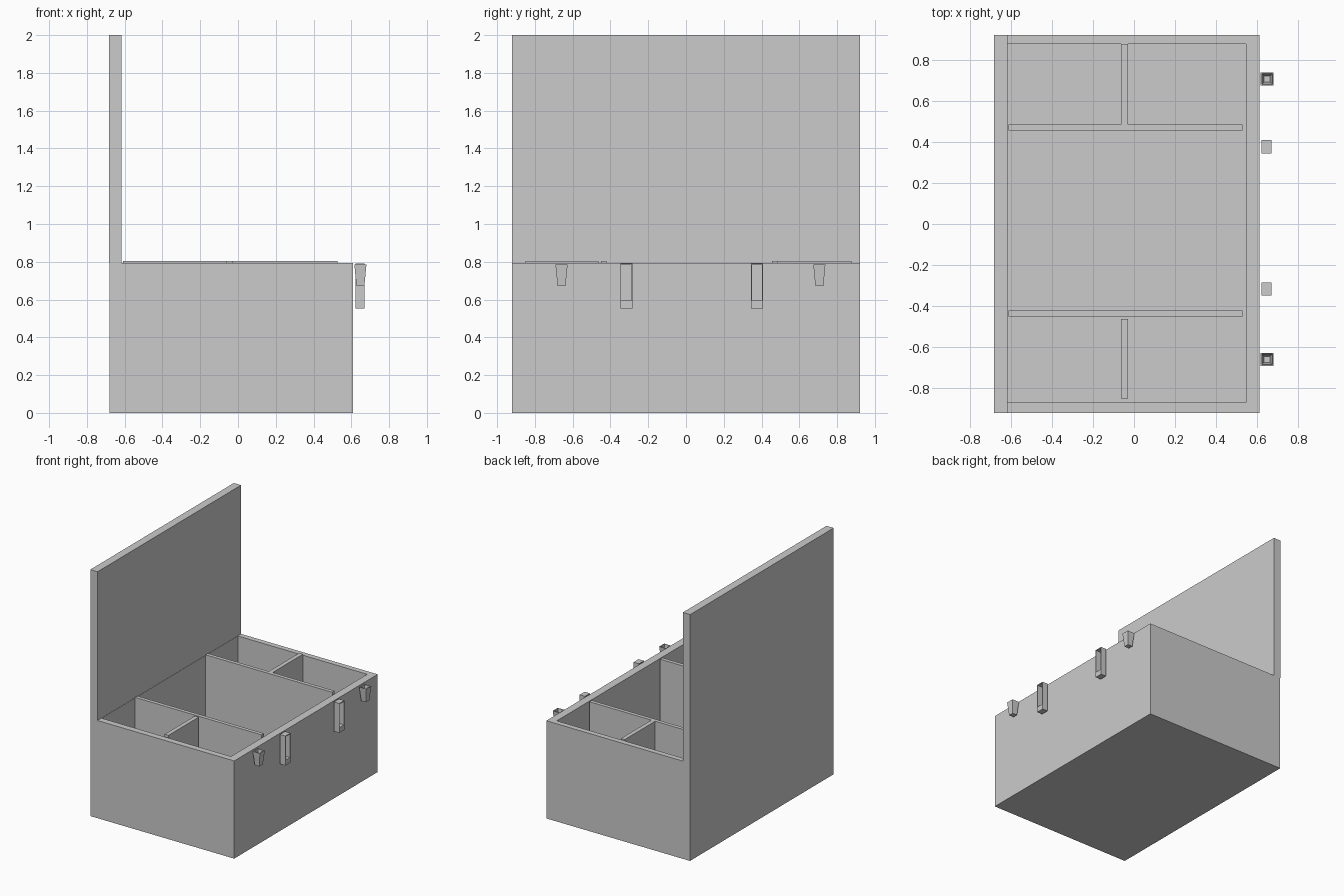
import bpy, bmesh

if "Cube" in bpy.data.objects:
    bpy.data.objects.remove(bpy.data.objects["Cube"])


def make_object(name, bm):
    bmesh.ops.recalc_face_normals(bm, faces=bm.faces)
    mesh = bpy.data.meshes.new(name)
    bm.to_mesh(mesh)
    bm.free()
    obj = bpy.data.objects.new(name, mesh)
    bpy.context.collection.objects.link(obj)
    return obj


def rings(name, loops, caps=True):
    """Join rectangular rings (x0, x1, y0, y1, z) in order into a solid."""
    bm = bmesh.new()
    rows = [[bm.verts.new(p) for p in
             ((x0, y0, z), (x1, y0, z), (x1, y1, z), (x0, y1, z))]
            for x0, x1, y0, y1, z in loops]
    for a, b in zip(rows, rows[1:]):
        for i in range(4):
            j = (i + 1) % 4
            bm.faces.new((a[i], a[j], b[j], b[i]))
    bm.faces.new(rows[0])
    bm.faces.new(rows[-1])
    return make_object(name, bm)


def box(name, x0, x1, y0, y1, z0, z1):
    return rings(name, [(x0, x1, y0, y1, z0), (x0, x1, y0, y1, z1)])


RIM, FLOOR, DIV_TOP = 0.793, 0.05, 0.803

# Open chest body: outside up, over the rim, inside down to the floor
outer, inner = (-0.68, 0.61, -0.92, 0.92), (-0.615, 0.546, -0.87, 0.877)
rings("chest_body", [(*outer, 0), (*outer, RIM), (*inner, RIM), (*inner, FLOOR)])

# Lid standing open
box("lid", -0.682, -0.617, -0.92, 0.92, RIM, 2.0)

# Inner dividers
box("long_divider_back", -0.61, 0.528, 0.455, 0.485, FLOOR, DIV_TOP)
box("long_divider_front", -0.61, 0.528, -0.45, -0.42, FLOOR, DIV_TOP)
box("short_divider_back", -0.063, -0.029, 0.485, 0.877, FLOOR, DIV_TOP)
box("short_divider_front", -0.063, -0.029, -0.85, -0.463, FLOOR, DIV_TOP)

# Tapered hollow cups beside the right wall
for side, cy in (("back", 0.706), ("front", -0.659)):
    cx = 0.648

    def ring(r, z):
        return (cx - r, cx + r, cy - r, cy + r, z)
    rings("tapered_cup_" + side,
          [ring(0.021, 0.672), ring(0.032, 0.785), ring(0.026, 0.785), ring(0.014, 0.69)])

# Latch loops: rectangular frames open from side to side
for side, cy in (("back", 0.376), ("front", -0.316)):
    bm = bmesh.new()
    rect = lambda w, z0, z1: [(-w, z0), (w, z0), (w, z1), (-w, z1)]
    rows = [[bm.verts.new((x, cy + y, z)) for y, z in pts]
            for x, pts in ((0.621, rect(0.032, 0.553, 0.792)),
                           (0.669, rect(0.032, 0.553, 0.792)),
                           (0.669, rect(0.027, 0.596, 0.786)),
                           (0.621, rect(0.027, 0.596, 0.786)))]
    for k in range(4):
        a, b = rows[k], rows[(k + 1) % 4]
        for i in range(4):
            j = (i + 1) % 4
            bm.faces.new((a[i], a[j], b[j], b[i]))
    make_object("latch_loop_" + side, bm)
